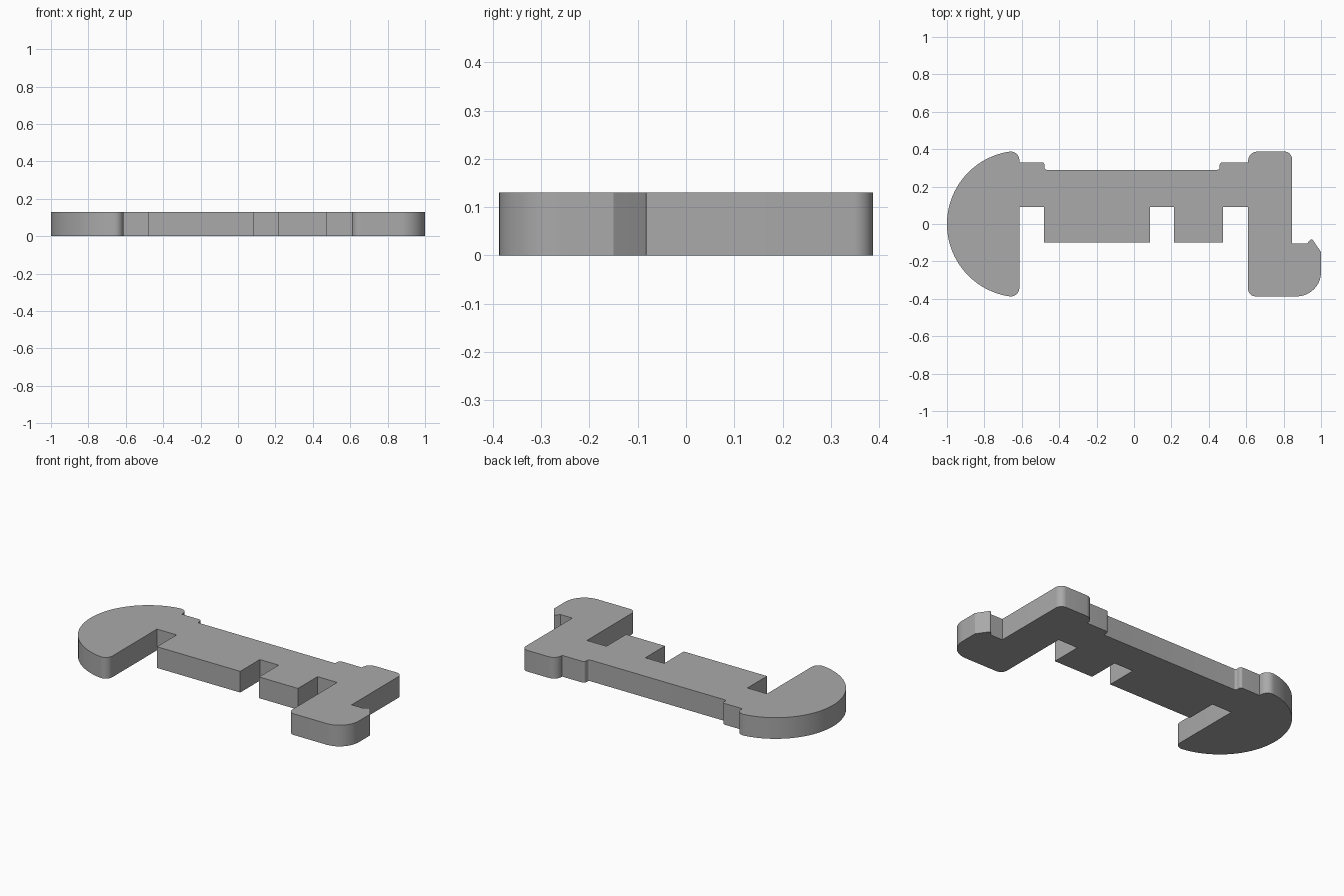
import bpy
import bmesh
from math import cos, sin, tan, radians
from mathutils import Vector

THICKNESS = 0.13

old = bpy.data.objects.get("Cube")
if old:
    bpy.data.objects.remove(old, do_unlink=True)


def arc(cx, cy, r, start, end, steps):
    """Points along a circular arc, angles in degrees."""
    return [Vector((cx + r * cos(radians(start + (end - start) * i / steps)),
                    cy + r * sin(radians(start + (end - start) * i / steps))))
            for i in range(steps + 1)]


def rounded(corners):
    """Fillet each inner corner (x, y, radius) of an open path."""
    pts = []
    for i, (x, y, r) in enumerate(corners):
        p = Vector((x, y))
        if r == 0:
            pts.append(p)
            continue
        to_prev = (Vector(corners[i - 1][:2]) - p).normalized()
        to_next = (Vector(corners[i + 1][:2]) - p).normalized()
        half = to_prev.angle(to_next) / 2
        centre = p + (to_prev + to_next).normalized() * r / sin(half)
        a = p + to_prev * r / tan(half) - centre
        b = p + to_next * r / tan(half) - centre
        steps = 12 if r > 0.1 else 8
        for k in range(steps + 1):
            pts.append(centre + a.lerp(b, k / steps).normalized() * r)
    return pts


# Rounded head, with softened tips where the arc meets the straight edge
tip_x, tip_y, tip_r = -0.658, 0.3425, 0.045
head = (arc(tip_x, tip_y, tip_r, 0, 98, 8)
        + arc(-0.609, 0, 0.391, 98, 262, 64)[1:]
        + arc(tip_x, -tip_y, tip_r, 262, 360, 8)[1:])

# Notched lower edge, hooked foot, and stepped upper edge
body = rounded([
    (-0.613, 0.09, 0), (-0.48, 0.09, 0),
    (-0.48, -0.10, 0), (0.085, -0.10, 0),
    (0.085, 0.09, 0), (0.213, 0.09, 0),
    (0.213, -0.10, 0), (0.477, -0.10, 0),
    (0.477, 0.09, 0), (0.61, 0.09, 0),
    (0.61, -0.387, 0.04), (1.0, -0.387, 0.13),
    (1.0, -0.15, 0), (0.95, -0.077, 0.008),
    (0.925, -0.105, 0), (0.845, -0.105, 0),
    (0.845, 0.387, 0.04), (0.61, 0.387, 0.05),
    (0.61, 0.33, 0), (0.458, 0.33, 0.015),
    (0.458, 0.29, 0.012), (-0.478, 0.29, 0.012),
    (-0.478, 0.33, 0.015), (-0.613, 0.33, 0),
])

# Extrude the outline into a flat plate
bm = bmesh.new()
base = bm.faces.new([bm.verts.new((p.x, p.y, 0)) for p in head + body])
top = bmesh.ops.extrude_face_region(bm, geom=[base], use_keep_orig=True)
bmesh.ops.translate(bm, vec=(0, 0, THICKNESS),
                    verts=[v for v in top["geom"] if isinstance(v, bmesh.types.BMVert)])
bmesh.ops.recalc_face_normals(bm, faces=bm.faces)
mesh = bpy.data.meshes.new("notched_plate")
bm.to_mesh(mesh)
bm.free()

plate = bpy.data.objects.new("notched_plate", mesh)
bpy.context.collection.objects.link(plate)

# Plain grey
grey = bpy.data.materials.new("grey")
grey.use_nodes = True
colour = (0.4, 0.4, 0.4, 1)
grey.diffuse_color = colour
grey.node_tree.nodes["Principled BSDF"].inputs["Base Color"].default_value = colour
mesh.materials.append(grey)

bpy.ops.object.select_all(action="DESELECT")
plate.select_set(True)
bpy.context.view_layer.objects.active = plate
bpy.ops.object.shade_smooth_by_angle(angle=radians(30))
